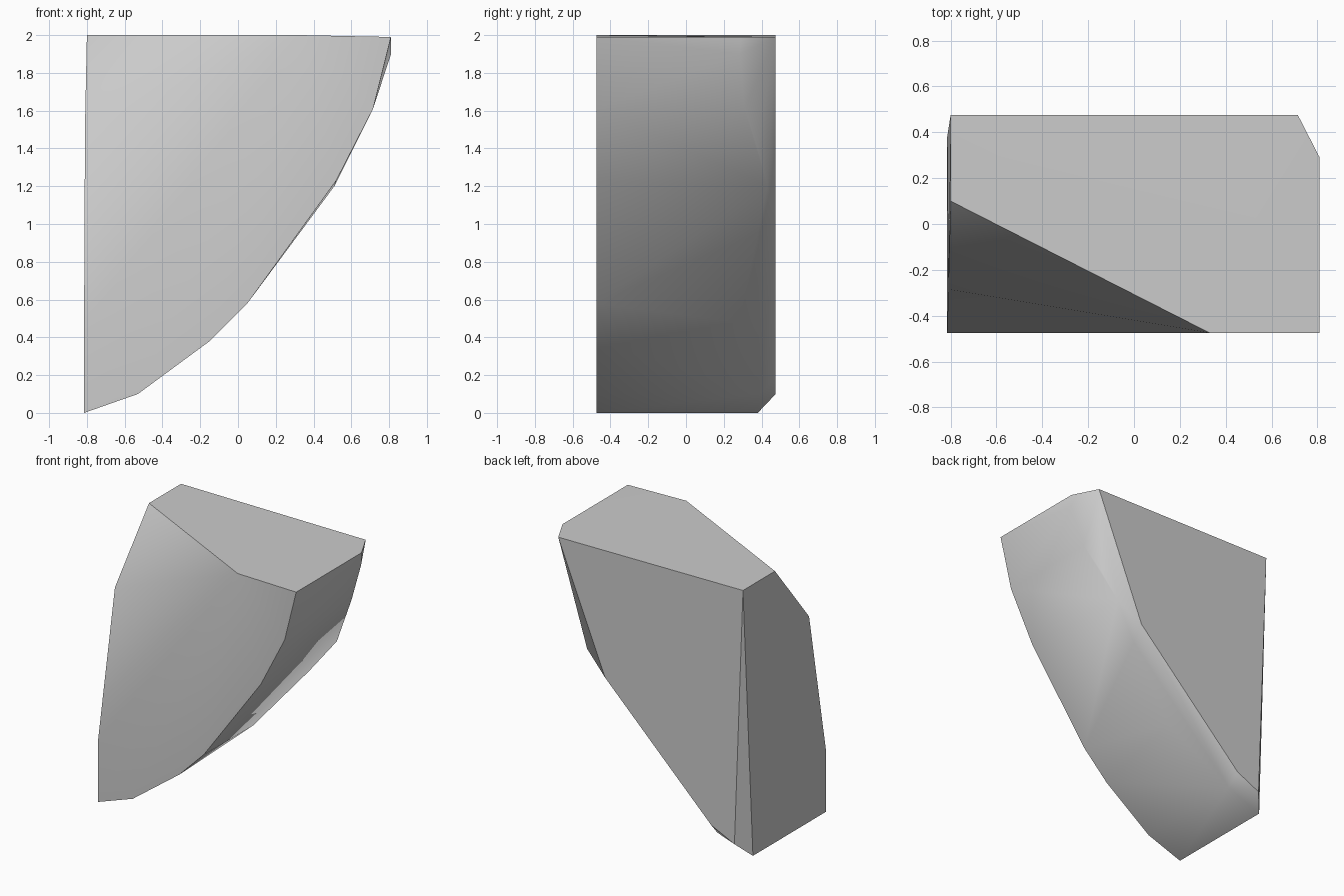
import bpy
import bmesh

default_cube = bpy.data.objects.get("Cube")
if default_cube:
    bpy.data.objects.remove(default_cube, do_unlink=True)

FRONT, BACK = -0.475, 0.475
TOP = 2.0


def make_material(name, colour):
    material = bpy.data.materials.new(name)
    material.use_nodes = True
    material.diffuse_color = colour
    material.node_tree.nodes["Principled BSDF"].inputs["Base Color"].default_value = colour
    return material


def at_depth(profile, y):
    """Place an (x, z) profile on a plane facing front or back."""
    return [(x, y, z) for x, z in profile]


# Curved rim where it meets the front face
front_profile = [(0.81, 1.99), (0.715, 1.61), (0.52, 1.23), (0.05, 0.58),
                 (-0.15, 0.38), (-0.53, 0.1), (-0.815, 0)]

# Outline of the flat back face
back_profile = [(-0.8, TOP), (0.715, 1.99), (0.33, 1.05), (-0.54, 0.19), (-0.73, 0.1)]

# Chipped edge between the rim and the back face
chipped_edge = [(0.81, 0.29, 1.99), (0.81, 0.285, 1.9), (0.715, 0.31, 1.61),
                (0.605, 0.38, 1.4), (0.51, 0.43, 1.2), (0.32, 0.38, 0.95),
                (-0.07, 0.28, 0.48), (-0.53, 0.39, 0.1), (-0.815, 0.38, 0)]

# Sloping shoulder on the front, rising to the top face
shoulder = [(0.33, FRONT, TOP), (-0.8, 0.1, TOP),
            (-0.81, -0.285, 1.52), (-0.815, FRONT, 0.46)]

points = at_depth(front_profile, FRONT) + at_depth(back_profile, BACK)
points += chipped_edge + shoulder


def side_of(face):
    """Name the side of the block that a face belongs to."""
    normal = face.normal
    if normal.z > 0.9:
        return "top"
    if normal.y > 0.95:
        return "back"
    if normal.x < -0.95:
        return "flat side"
    if normal.y < -0.2:
        return "front"
    if normal.x < -0.2 and normal.y > 0.2:
        return "corner"
    return "rim"


# Wrap the corners in one solid block
bm = bmesh.new()
for point in points:
    bm.verts.new(point)
hull = bmesh.ops.convex_hull(bm, input=bm.verts[:])
unused = {item for key in ("geom_interior", "geom_unused") for item in hull[key]
          if isinstance(item, bmesh.types.BMVert)}
bmesh.ops.delete(bm, geom=list(unused), context="VERTS")
bmesh.ops.recalc_face_normals(bm, faces=bm.faces[:])
bm.normal_update()

# Smooth within each side, crisp where two sides meet
for face in bm.faces:
    face.smooth = True
for edge in bm.edges:
    edge.smooth = len({side_of(face) for face in edge.link_faces}) == 1

mesh = bpy.data.meshes.new("stone_wedge")
bm.to_mesh(mesh)
bm.free()
mesh.materials.append(make_material("light grey stone", (0.6, 0.6, 0.6, 1)))
stone_wedge = bpy.data.objects.new("stone_wedge", mesh)
bpy.context.collection.objects.link(stone_wedge)
